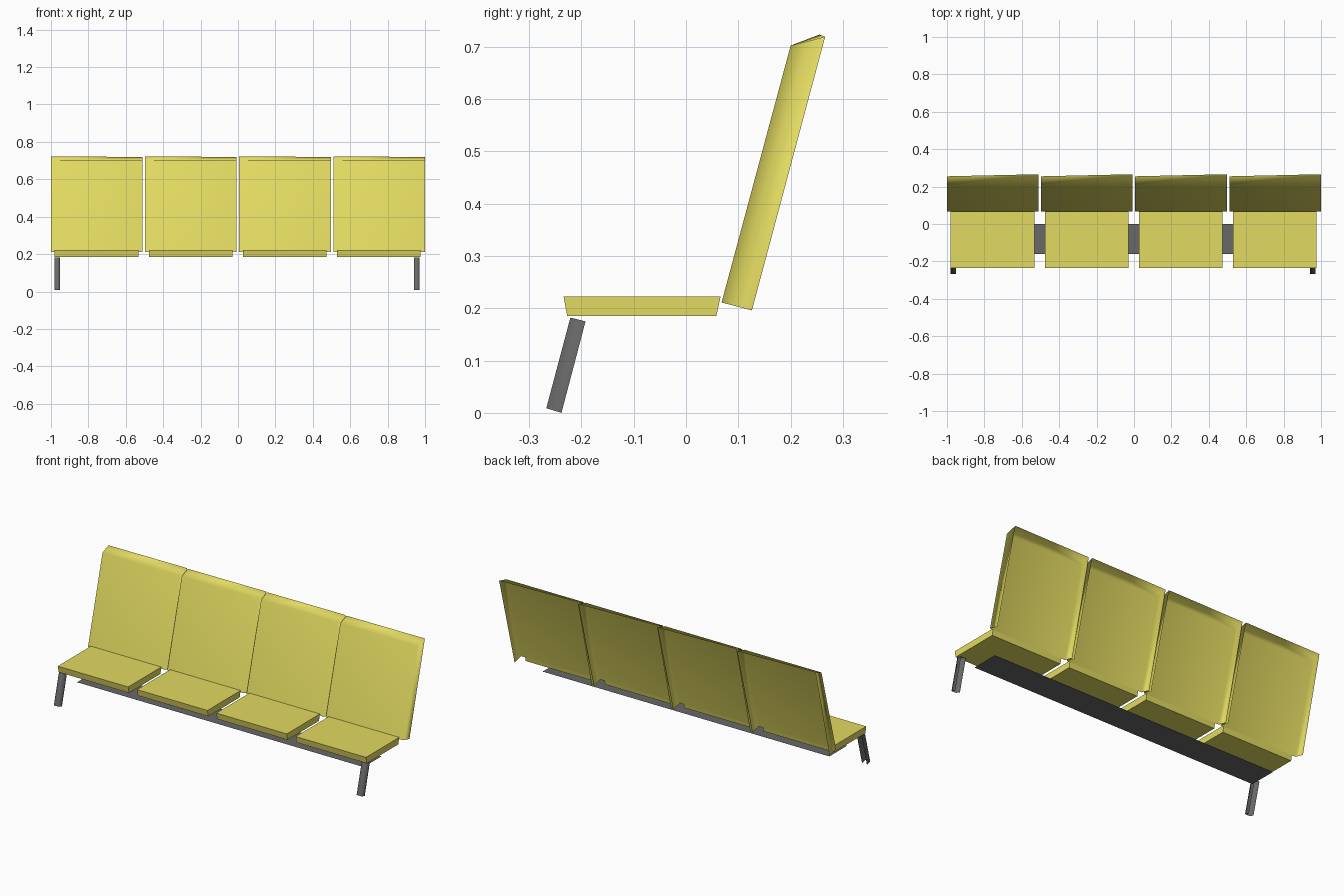
import bpy
import bmesh

if "Cube" in bpy.data.objects:
    bpy.data.objects.remove(bpy.data.objects["Cube"])


def material(name, rgb):
    m = bpy.data.materials.new(name)
    m.diffuse_color = (*rgb, 1)
    m.use_nodes = True
    m.node_tree.nodes["Principled BSDF"].inputs["Base Color"].default_value = m.diffuse_color
    return m


yellow = material("yellow", (0.76, 0.70, 0.12))
grey = material("dark grey", (0.14, 0.14, 0.14))


def make(name, verts, faces, mat, smooth=False):
    me = bpy.data.meshes.new(name)
    bm = bmesh.new()
    vs = [bm.verts.new(v) for v in verts]
    for f in faces:
        bm.faces.new([vs[i] for i in f]).smooth = smooth
    bm.to_mesh(me)
    bm.free()
    me.materials.append(mat)
    ob = bpy.data.objects.new(name, me)
    bpy.context.collection.objects.link(ob)
    if smooth:  # keep the big front face flat, blend into the flanges
        ob.modifiers.new("weighted normals", 'WEIGHTED_NORMAL')
    return ob


# Vertices 0-3 are the side profile at the left, 4-7 at the right:
# bottom front, top front, top back, bottom back
FRONT, TOP, BACK, BOTTOM = (0, 4, 5, 1), (1, 5, 6, 2), (2, 6, 7, 3), (3, 7, 4, 0)
LEFT, RIGHT = (0, 1, 2, 3), (7, 6, 5, 4)
SHELL = (FRONT, TOP, LEFT, RIGHT)


def between(x0, x1, left, right=None):
    return [(x0, *p) for p in left] + [(x1, *p) for p in right or left]


# Four seats: closed tapered cushion and open-backed shell backrest
for i in range(4):
    x = -1 + i * 0.5033
    make(f"seat_{i + 1}",
         between(x + 0.02, x + 0.467,
                 [(-0.227, 0.185), (-0.234, 0.222), (0.066, 0.222), (0.058, 0.185)]),
         (FRONT, TOP, BACK, BOTTOM, LEFT, RIGHT), yellow)
    make(f"backrest_{i + 1}",
         between(x, x + 0.49,
                 [(0.068, 0.211), (0.20, 0.702), (0.255, 0.723), (0.126, 0.196)],
                 [(0.068, 0.211), (0.20, 0.702), (0.266, 0.719), (0.126, 0.196)]),
         SHELL, yellow, smooth=True)

# Two slanted front legs, channels open at the rear
leg = [(-0.267, 0.009), (-0.221, 0.182), (-0.192, 0.175), (-0.238, 0.0)]
for side, x in (("left", -0.982), ("right", 0.94)):
    make(f"front_leg_{side}", between(x, x + 0.031, leg), SHELL, grey, smooth=True)

# Thin support plate under the seats
make("support_plate",
     [(-0.91, -0.16, 0.12), (0.91, -0.16, 0.12), (0.91, 0, 0.12), (-0.91, 0, 0.12)],
     [(0, 1, 2, 3)], grey)
